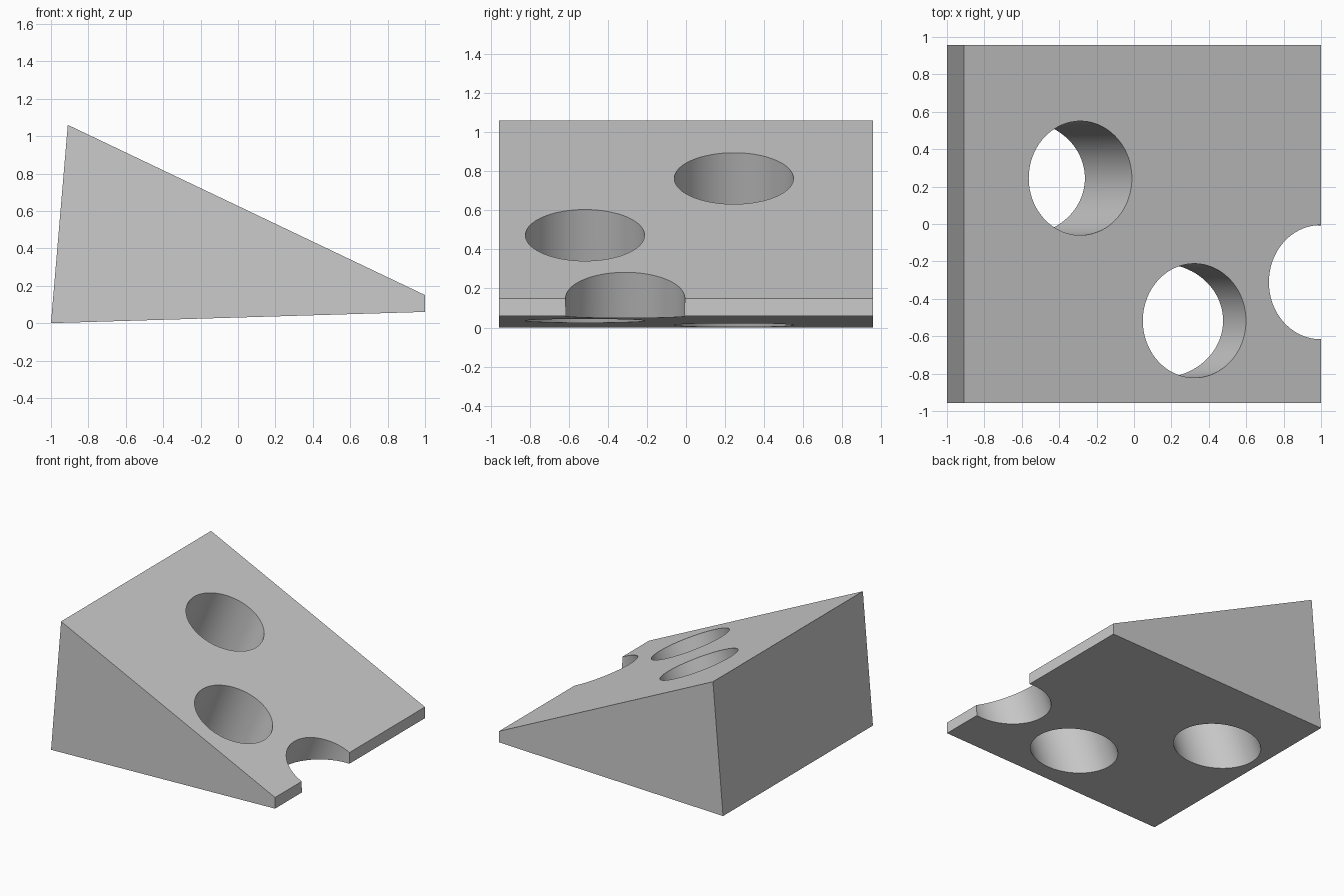
import bpy, bmesh, math

if "Cube" in bpy.data.objects:
    bpy.data.objects.remove(bpy.data.objects["Cube"])

HALF_Y = 0.956
PROFILE = [(-1, 0), (1, 0.06), (1, 0.15), (-0.91, 1.06)]
HOLES = [(-0.287, 0.245), (0.323, -0.517), (0.997, -0.311)]  # centres on the slope
RADIUS = 0.305
TILT = math.radians(22.4)

# wedge body: side profile extruded along y
bm = bmesh.new()
side = bm.faces.new([bm.verts.new((x, -HALF_Y, z)) for x, z in PROFILE])
ext = bmesh.ops.extrude_face_region(bm, geom=[side])
bmesh.ops.translate(bm, vec=(0, 2 * HALF_Y, 0),
                    verts=[v for v in ext["geom"] if isinstance(v, bmesh.types.BMVert)])
bmesh.ops.recalc_face_normals(bm, faces=bm.faces)
mesh = bpy.data.meshes.new("wedge")
bm.to_mesh(mesh)
bm.free()
wedge = bpy.data.objects.new("wedge", mesh)
bpy.context.collection.objects.link(wedge)


def drill(x, y):
    """Cut one tilted round hole, centred at (x, y) on the sloped face."""
    z = 1.06 - (x + 0.91) * 0.91 / 1.91
    bpy.ops.mesh.primitive_cylinder_add(vertices=96, radius=RADIUS, depth=4,
                                        location=(x, y, z), rotation=(0, TILT, 0))
    cutter = bpy.context.object
    cutter.name = "hole_cutter"
    cutter.hide_render = True
    mod = wedge.modifiers.new("hole", 'BOOLEAN')
    mod.operation = 'DIFFERENCE'
    mod.solver = 'EXACT'
    mod.object = cutter
    bpy.context.view_layer.objects.active = wedge
    bpy.ops.object.modifier_apply(modifier=mod.name)
    bpy.data.objects.remove(cutter)


# two through holes and the notch in the thin edge
for hole in HOLES:
    drill(*hole)

bpy.ops.object.select_all(action='DESELECT')
wedge.select_set(True)
bpy.context.view_layer.objects.active = wedge
bpy.ops.object.shade_smooth_by_angle(angle=math.radians(30))
